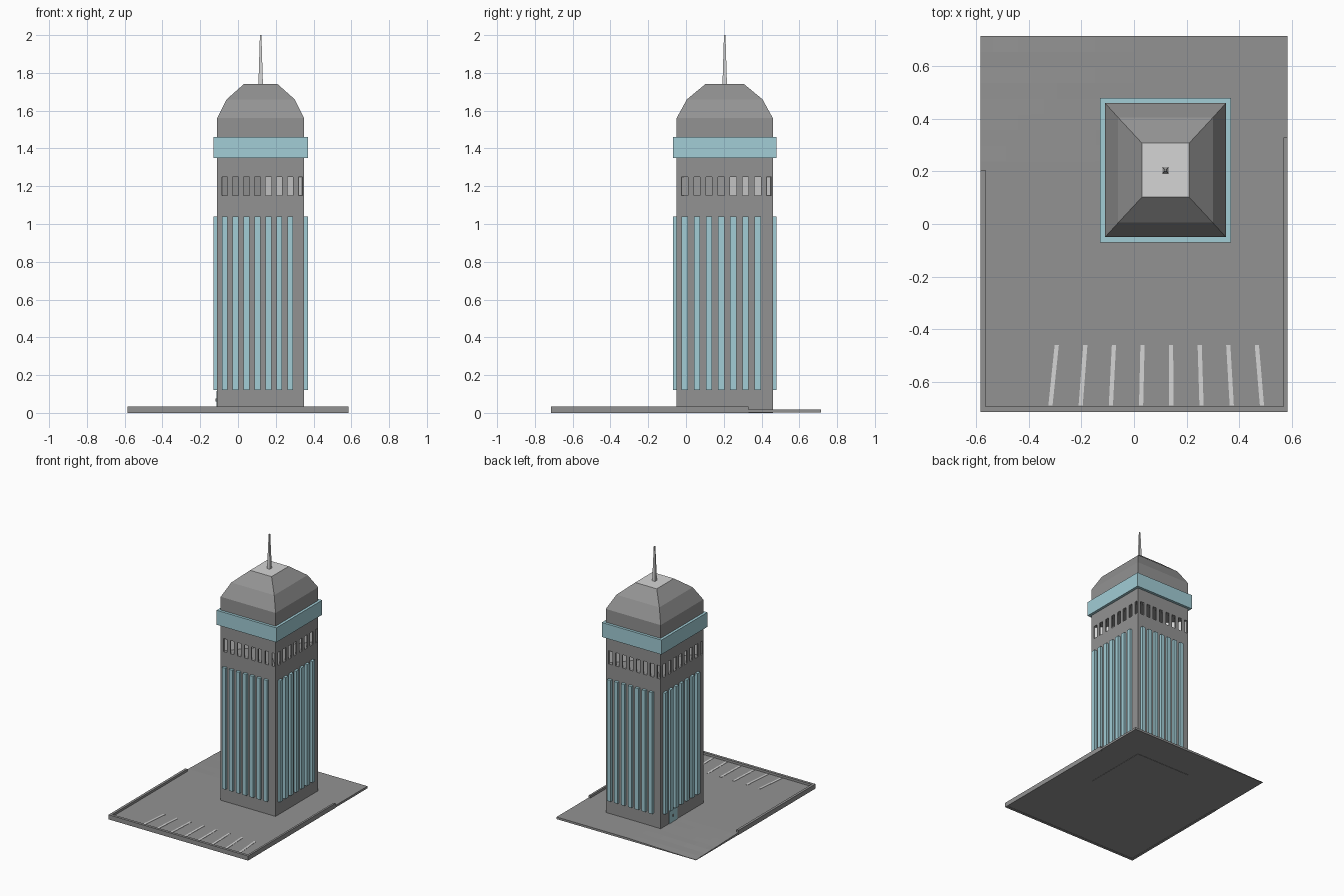
import bpy, bmesh, math
from mathutils import Vector

if "Cube" in bpy.data.objects:
    bpy.data.objects.remove(bpy.data.objects["Cube"])


def material(name, rgb):
    m = bpy.data.materials.new(name)
    m.diffuse_color = (*rgb, 1)
    m.use_nodes = True
    m.node_tree.nodes["Principled BSDF"].inputs["Base Color"].default_value = m.diffuse_color
    return m


GREY = material("concrete grey", (0.29, 0.29, 0.29))
TEAL = material("pale teal", (0.36, 0.61, 0.67))
LIGHT = material("light grey", (0.66, 0.66, 0.66))

CX, CY, HX, HY = 0.12, 0.205, 0.23, 0.255   # tower centre and half sizes


def finish(name, bm, *mats):
    bmesh.ops.recalc_face_normals(bm, faces=bm.faces)
    me = bpy.data.meshes.new(name)
    bm.to_mesh(me)
    bm.free()
    for m in mats:
        me.materials.append(m)
    ob = bpy.data.objects.new(name, me)
    bpy.context.collection.objects.link(ob)
    return ob


def add_box(bm, x0, x1, y0, y1, z0, z1):
    vs = bmesh.ops.create_cube(bm, size=1)["verts"]
    for v in vs:
        v.co = Vector((x1 if v.co.x > 0 else x0,
                       y1 if v.co.y > 0 else y0,
                       z1 if v.co.z > 0 else z0))


def loft(bm, rings):
    """Rectangular rings (half x, half y, z) around the tower axis."""
    loops = [[bm.verts.new((CX + sx * a, CY + sy * b, z))
              for sx, sy in ((-1, -1), (1, -1), (1, 1), (-1, 1))] for a, b, z in rings]
    for lo, hi in zip(loops, loops[1:]):
        for i in range(4):
            j = (i + 1) % 4
            bm.faces.new((lo[i], lo[j], hi[j], hi[i]))
    bm.faces.new(loops[0][::-1])
    bm.faces.new(loops[-1])


def side_box(bm, side, u0, u1, d0, d1, z0, z1):
    """Box on a tower side: u runs 0..1 along it, d is the distance outward."""
    half, dist = ((HX, HY), (HY, HX))[side % 2]
    a, b = (2 * u0 - 1) * half, (2 * u1 - 1) * half
    p, q = dist + d0, dist + d1
    x0, x1, y0, y1 = [(a, b, -q, -p), (p, q, a, b), (-b, -a, p, q), (-q, -p, -b, -a)][side]
    add_box(bm, CX + x0, CX + x1, CY + y0, CY + y1, z0, z1)


def slot(i):
    c = 0.085 + 0.1261 * i
    return c - 0.0325, c + 0.0325


# tower shaft up to the window openings
bm = bmesh.new()
loft(bm, [(HX, HY, 0), (HX, HY, 1.15)])
finish("tower_shaft", bm, GREY)

# upper wall and faceted dome with a light flat top
bm = bmesh.new()
loft(bm, [(HX, HY, 1.25), (HX, HY, 1.56), (0.18, 0.20, 1.66), (0.09, 0.103, 1.74)])
ob = finish("dome", bm, GREY, LIGHT)
for p in ob.data.polygons:
    if p.normal.z > 0.95:
        p.material_index = 1

# piers between the open windows
bm = bmesh.new()
for s in range(4):
    start = 0
    for i in range(8):
        a, b = slot(i)
        side_box(bm, s, start, a, -0.008, 0, 1.15, 1.25)
        start = b
finish("window_piers", bm, GREY)

# crossed inner partitions seen through the windows
bm = bmesh.new()
for s in (-1, 1):
    vs = bmesh.ops.create_cube(bm, size=1)["verts"]
    a = math.atan2(s * HY, HX)
    length = 2 * math.hypot(HX, HY) - 0.03
    for v in vs:
        x, y = v.co.x * length, v.co.y * 0.004
        v.co = (CX + x * math.cos(a) - y * math.sin(a),
                CY + x * math.sin(a) + y * math.cos(a), 1.2 + v.co.z * 0.1)
finish("inner_partitions", bm, LIGHT)

# vertical fins on all four sides
bm = bmesh.new()
for s in range(4):
    for i in range(7):
        side_box(bm, s, *slot(i), -0.005, 0.02, 0.12, 1.04)
finish("fins", bm, TEAL)

# band below the dome
bm = bmesh.new()
loft(bm, [(HX + 0.02, HY + 0.02, 1.35), (HX + 0.02, HY + 0.02, 1.46)])
finish("band", bm, TEAL)

# spire
bm = bmesh.new()
loft(bm, [(0.012, 0.012, 1.735), (0.004, 0.004, 2.0)])
finish("spire", bm, LIGHT)

# door and knob on the left side
bm = bmesh.new()
side_box(bm, 3, 0.19, 0.38, -0.005, 0.004, 0.01, 0.115)
finish("door", bm, TEAL)
bm = bmesh.new()
side_box(bm, 3, 0.27, 0.29, 0, 0.009, 0.06, 0.075)
finish("door_knob", bm, GREY)

# ground slab, dipping in ruts toward the back left corner
bm = bmesh.new()
add_box(bm, -0.585, 0.585, -0.715, 0.715, 0.002, 0.018)
top = [f for f in bm.faces if f.calc_center_median().z > 0.017]
edges = list({e for f in top for e in f.edges})
bmesh.ops.subdivide_edges(bm, edges=edges, cuts=23, use_grid_fill=True)
for v in bm.verts:
    if v.co.z > 0.017:
        t = max(0, min(1, (v.co.y - 0.25) / 0.45)) * max(0, min(1, (-0.02 - v.co.x) / 0.5))
        v.co.z -= 0.011 * t + 0.002 * math.sqrt(t) * (0.5 + 0.5 * math.sin(v.co.y * 45))
finish("ground", bm, GREY)

# low kerb on three sides
bm = bmesh.new()
add_box(bm, -0.585, 0.585, -0.715, -0.695, 0, 0.035)
add_box(bm, -0.585, -0.566, -0.695, 0.205, 0, 0.035)
add_box(bm, 0.57, 0.585, -0.695, 0.33, 0, 0.035)
finish("kerb", bm, GREY)

# parking lines, fanning out slightly
bm = bmesh.new()
for i in range(8):
    xt, xb, w = -0.294 + 0.1088 * i, -0.318 + 0.115 * i, 0.008
    pts = [(xb - w, -0.69), (xb + w, -0.69), (xt + w, -0.46), (xt - w, -0.46)]
    f = bm.faces.new([bm.verts.new((x, y, 0.017)) for x, y in pts])
    r = bmesh.ops.extrude_face_region(bm, geom=[f])
    for v in r["geom"]:
        if isinstance(v, bmesh.types.BMVert):
            v.co.z = 0.02
finish("parking_lines", bm, LIGHT)
